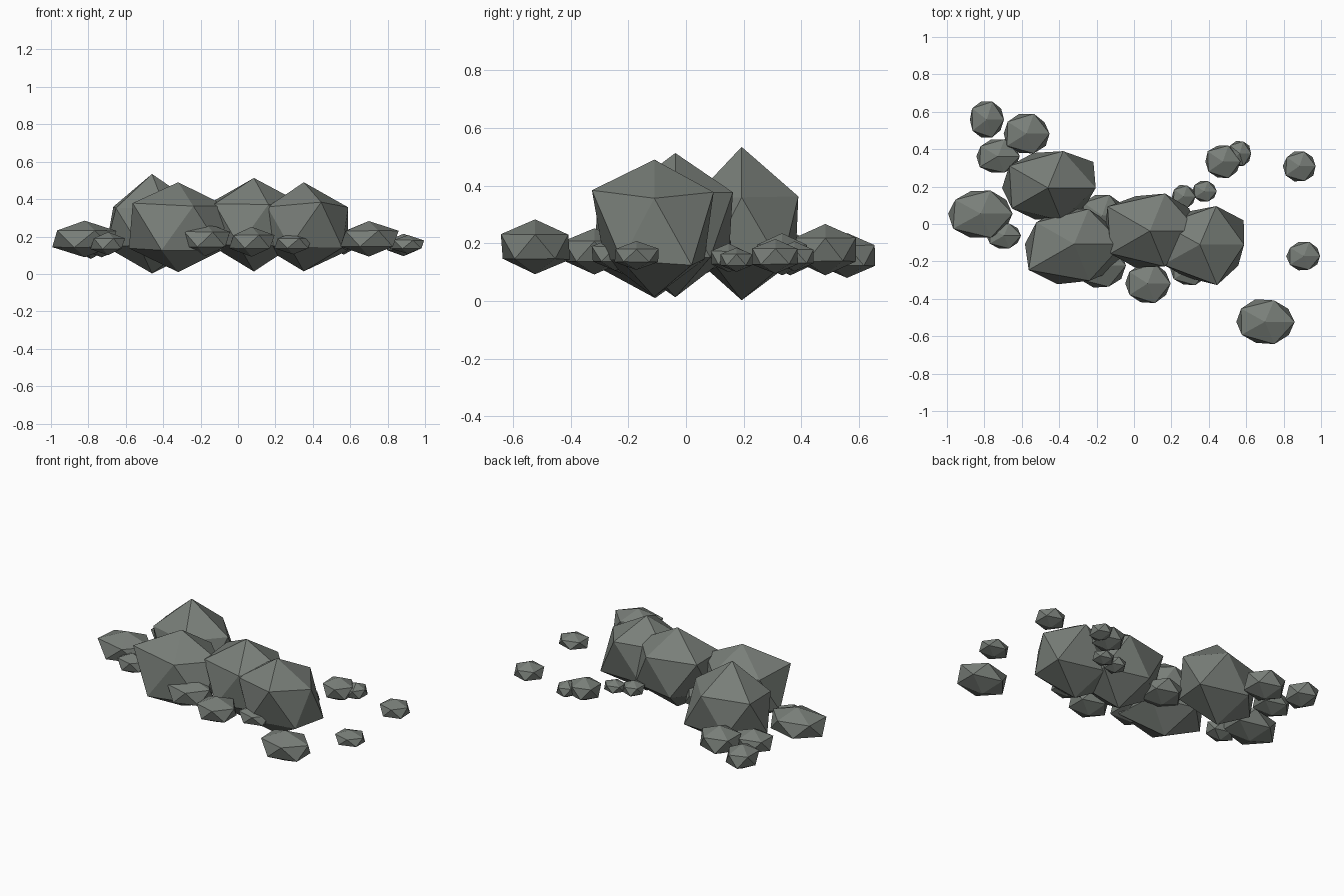
import bpy, bmesh, math, random

random.seed(4)

stone = bpy.data.materials.new("grey stone")
stone.diffuse_color = (0.19, 0.21, 0.19, 1)


def rock(name, centre, radii, ring, top=1.0, bottom=1.0):
    """Low-poly stone: 20-sided icosphere with each corner pushed in or out.
    ring holds ten factors around the stone, alternating upper and lower corners."""
    bm = bmesh.new()
    bmesh.ops.create_icosphere(bm, subdivisions=1, radius=1)
    for v in bm.verts:
        if abs(v.co.z) > 0.9:
            k = top if v.co.z > 0 else bottom
        else:
            k = ring[round(math.degrees(math.atan2(v.co.y, v.co.x)) / 36) % 10]
        v.co = [c + r * k * p for c, r, p in zip(centre, radii, v.co)]
    mesh = bpy.data.meshes.new(name)
    bm.to_mesh(mesh)
    bm.free()
    mesh.materials.append(stone)
    bpy.context.collection.objects.link(bpy.data.objects.new(name, mesh))


# four big boulders
rock("boulder_back_left", (-0.46, 0.193, 0.25), (0.28, 0.22, 0.24),
     (1.02, 1.2, 1.05, 1, 1.02, 0.98, 0.95, 0.9, 0.93, 0.95), 1.185, 1.03)
rock("boulder_front_left", (-0.32, -0.107, 0.25), (0.28, 0.22, 0.24),
     (1.04, 0.95, 1, 1, 1, 1.05, 1.2, 1.15, 1.05, 1.15))
rock("boulder_middle", (0.085, -0.037, 0.263), (0.29, 0.23, 0.25),
     (1, 1, 1.02, 0.95, 1.08, 0.93, 1, 1, 0.97, 1))
rock("boulder_right", (0.352, -0.11, 0.252), (0.27, 0.205, 0.238),
     (0.98, 1.2, 1.18, 1, 1, 0.95, 1, 1, 1.24, 1.05))

# small stones: centre x, y, z and half sizes x, y, z
stones = [
    (-0.82, 0.055, 0.187, 0.175, 0.127, 0.098),
    (-0.695, -0.062, 0.162, 0.091, 0.068, 0.062),
    (-0.787, 0.558, 0.158, 0.094, 0.096, 0.078),
    (-0.575, 0.483, 0.178, 0.124, 0.104, 0.089),
    (-0.728, 0.362, 0.165, 0.117, 0.092, 0.076),
    (0.475, 0.333, 0.162, 0.096, 0.088, 0.073),
    (0.565, 0.377, 0.155, 0.062, 0.067, 0.052),
    (0.885, 0.31, 0.155, 0.088, 0.08, 0.060),
    (0.908, -0.172, 0.158, 0.091, 0.075, 0.05),
    (0.70, -0.523, 0.188, 0.16, 0.118, 0.095),
    (0.073, -0.318, 0.172, 0.125, 0.105, 0.080),
    (0.295, -0.245, 0.163, 0.1, 0.08, 0.058),
    (-0.175, -0.222, 0.185, 0.135, 0.12, 0.09),
    (0.265, 0.148, 0.15, 0.065, 0.06, 0.05),
    (0.375, 0.175, 0.143, 0.065, 0.054, 0.042),
    (-0.17, 0.045, 0.172, 0.12, 0.11, 0.08),
]
for i, (x, y, z, hx, hy, hz) in enumerate(stones, 1):
    ring = [random.uniform(0.96, 1.05) for _ in range(10)]
    rock(f"small_stone_{i}", (x, y, z), (hx / 0.9, hy / 0.87, hz), ring)
